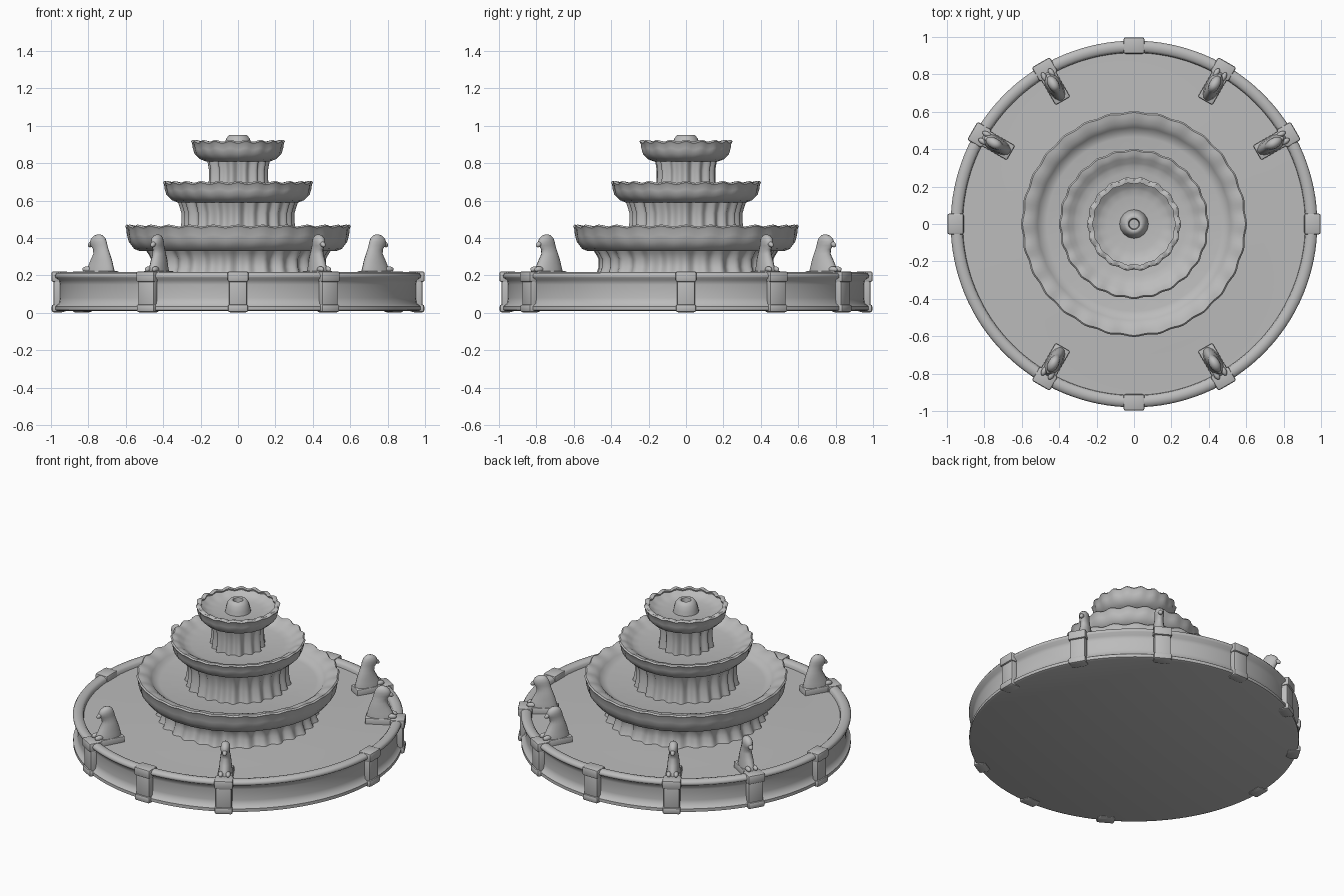
import bpy, bmesh, math
from mathutils import Matrix

if "Cube" in bpy.data.objects:
    bpy.data.objects.remove(bpy.data.objects["Cube"])

stone = bpy.data.materials.new("grey stone")
stone.diffuse_color = (0.5, 0.5, 0.5, 1)
stone.use_nodes = True
stone.node_tree.nodes["Principled BSDF"].inputs["Base Color"].default_value = stone.diffuse_color


def finish(bm, name, angle=50):
    bmesh.ops.recalc_face_normals(bm, faces=bm.faces)
    me = bpy.data.meshes.new(name)
    bm.to_mesh(me)
    bm.free()
    me.materials.append(stone)
    ob = bpy.data.objects.new(name, me)
    bpy.context.collection.objects.link(ob)
    bpy.ops.object.select_all(action='DESELECT')
    bpy.context.view_layer.objects.active = ob
    ob.select_set(True)
    bpy.ops.object.shade_smooth_by_angle(angle=math.radians(angle))
    return ob


def loft(bm, rings):
    """Skin a list of closed point rings and cap both ends."""
    vs = [[bm.verts.new(p) for p in ring] for ring in rings]
    n = len(vs[0])
    for a, b in zip(vs, vs[1:]):
        for i in range(n):
            bm.faces.new((a[i], a[(i + 1) % n], b[(i + 1) % n], b[i]))
    bm.faces.new(vs[0][::-1])
    bm.faces.new(vs[-1])


def lathe(name, profile, seg=128, wave=None, angle=50):
    """Turn (r, z) points; wave(theta, point index) gives (dr, dz)."""
    rings = []
    for k, (r, z) in enumerate(profile):
        ring = []
        for i in range(seg):
            t = 2 * math.pi * i / seg
            dr, dz = wave(t, k) if wave else (0, 0)
            ring.append(((r + dr) * math.cos(t), (r + dr) * math.sin(t), z + dz))
        rings.append(ring)
    bm = bmesh.new()
    loft(bm, rings)
    return finish(bm, name, angle)


# Low round basin: recessed wall between two mouldings, rounded rim, shallow floor
lathe("basin", [(0.965, 0.01), (0.978, 0.015), (0.978, 0.035), (0.957, 0.05), (0.952, 0.08),
                (0.952, 0.15), (0.957, 0.175), (0.978, 0.188), (0.98, 0.2), (0.972, 0.212),
                (0.95, 0.218), (0.928, 0.213), (0.918, 0.203), (0.915, 0.185),
                (0.7, 0.188), (0.45, 0.2)])


def column(name, r, z0, z1, flutes):
    """Fluted drum, flaring at the foot and under the bowl."""
    h = z1 - z0
    prof = [(r * 1.04, z0), (r * 1.01, z0 + h * 0.15), (r * 0.98, z0 + h * 0.4),
            (r * 0.98, z0 + h * 0.65), (r * 1.02, z0 + h * 0.85), (r * 1.06, z1)]

    def wave(t, k):
        return 0.011 * math.cos(flutes * t) + 0.005 * math.cos(flutes * 0.5 * t + 1), 0
    lathe(name, prof, flutes * 8, wave, 60)


def bowl(name, r, z0, z1, inner, floor, lobes):
    """Scalloped dish with a thick rolled lip."""
    h = z1 - z0
    prof = [(r * 0.7, z0), (r - 0.075, z0), (r - 0.045, z0 + 0.012), (r - 0.018, z0 + h * 0.35),
            (r - 0.01, z0 + h * 0.6), (r - 0.006, z0 + h * 0.85), (r, z1 - 0.008),
            (r - 0.008, z1), (r - 0.03, z1 - 0.003), (inner + 0.025, z1 - 0.012),
            (inner, z1 - 0.03), (inner - 0.015, floor + 0.008), (inner - 0.05, floor),
            (0.05, floor)]
    amount = [0, 0, .3, .8, 1, 1, 1, 1, .8, .6, .4, .1, 0, 0]

    def wave(t, k):
        w = math.cos(lobes * t) * amount[k]
        return 0.004 * w, 0.005 * w
    lathe(name, prof, lobes * 6, wave)


# Three tiers
column("lower_column", 0.465, 0.18, 0.345, 30)
bowl("lower_bowl", 0.6, 0.33, 0.467, 0.515, 0.41, 28)
column("middle_column", 0.295, 0.40, 0.605, 24)
bowl("middle_bowl", 0.398, 0.59, 0.7, 0.325, 0.655, 24)
column("upper_column", 0.15, 0.645, 0.825, 14)
bowl("upper_bowl", 0.248, 0.81, 0.92, 0.195, 0.875, 18)

# Spout with a small sunken mouth
lathe("spout", [(0.078, 0.87), (0.073, 0.9), (0.064, 0.93), (0.05, 0.948), (0.038, 0.952),
                (0.03, 0.948), (0.026, 0.92)], 16)


def block(bm, r0, r1, width, z0, z1):
    m = Matrix.Translation(((r0 + r1) / 2, 0, (z0 + z1) / 2)) @ Matrix.Diagonal((r1 - r0, width, z1 - z0, 1))
    bmesh.ops.create_cube(bm, size=1, matrix=m)


def soften(bm, offset):
    bmesh.ops.bevel(bm, geom=bm.edges[:], offset=offset, segments=2, profile=0.5, affect='EDGES')


# Piers around the wall, each with a foot and a cap
for deg in (0, 30, 60, 90, 120, 150, 180, 240, 270, 300):
    bm = bmesh.new()
    block(bm, 0.92, 0.987, 0.098, 0.005, 0.21)
    block(bm, 0.91, 0.998, 0.112, 0.165, 0.222)
    block(bm, 0.93, 0.996, 0.108, 0.003, 0.045)
    soften(bm, 0.011)
    bm.transform(Matrix.Rotation(math.radians(deg), 4, 'Z'))
    finish(bm, "pier", 40)

# Seated animal statues on plinths: z, back radius, front radius, half width
body = [(0.19, 0.765, 0.935, 0.042), (0.225, 0.765, 0.935, 0.042), (0.25, 0.772, 0.922, 0.038),
        (0.28, 0.78, 0.908, 0.036), (0.315, 0.793, 0.89, 0.031), (0.34, 0.802, 0.892, 0.027),
        (0.36, 0.808, 0.908, 0.027), (0.38, 0.813, 0.912, 0.029), (0.4, 0.822, 0.902, 0.026),
        (0.413, 0.835, 0.885, 0.018), (0.419, 0.85, 0.868, 0.006)]
for deg in (30, 60, 120, 150, 240, 300):
    turn = Matrix.Rotation(math.radians(deg), 4, 'Z')
    bm = bmesh.new()
    block(bm, 0.76, 0.94, 0.09, 0.17, 0.224)
    soften(bm, 0.008)
    bm.transform(turn)
    finish(bm, "plinth", 40)

    bm = bmesh.new()
    loft(bm, [[((a + b) / 2 + (b - a) / 2 * math.cos(t), w * math.sin(t), z)
               for t in (2 * math.pi * i / 16 for i in range(16))] for z, a, b, w in body])
    # Drooping snout and front paws
    bmesh.ops.create_uvsphere(bm, u_segments=12, v_segments=8, radius=1, matrix=Matrix.Translation(
        (0.905, 0, 0.368)) @ Matrix.Rotation(0.6, 4, 'Y') @ Matrix.Diagonal((0.024, 0.014, 0.014, 1)))
    for side in (-1, 1):
        bmesh.ops.create_uvsphere(bm, u_segments=12, v_segments=8, radius=1, matrix=Matrix.Translation(
            (0.92, side * 0.022, 0.232)) @ Matrix.Diagonal((0.028, 0.015, 0.016, 1)))
    bm.transform(turn)
    finish(bm, "statue", 60)
